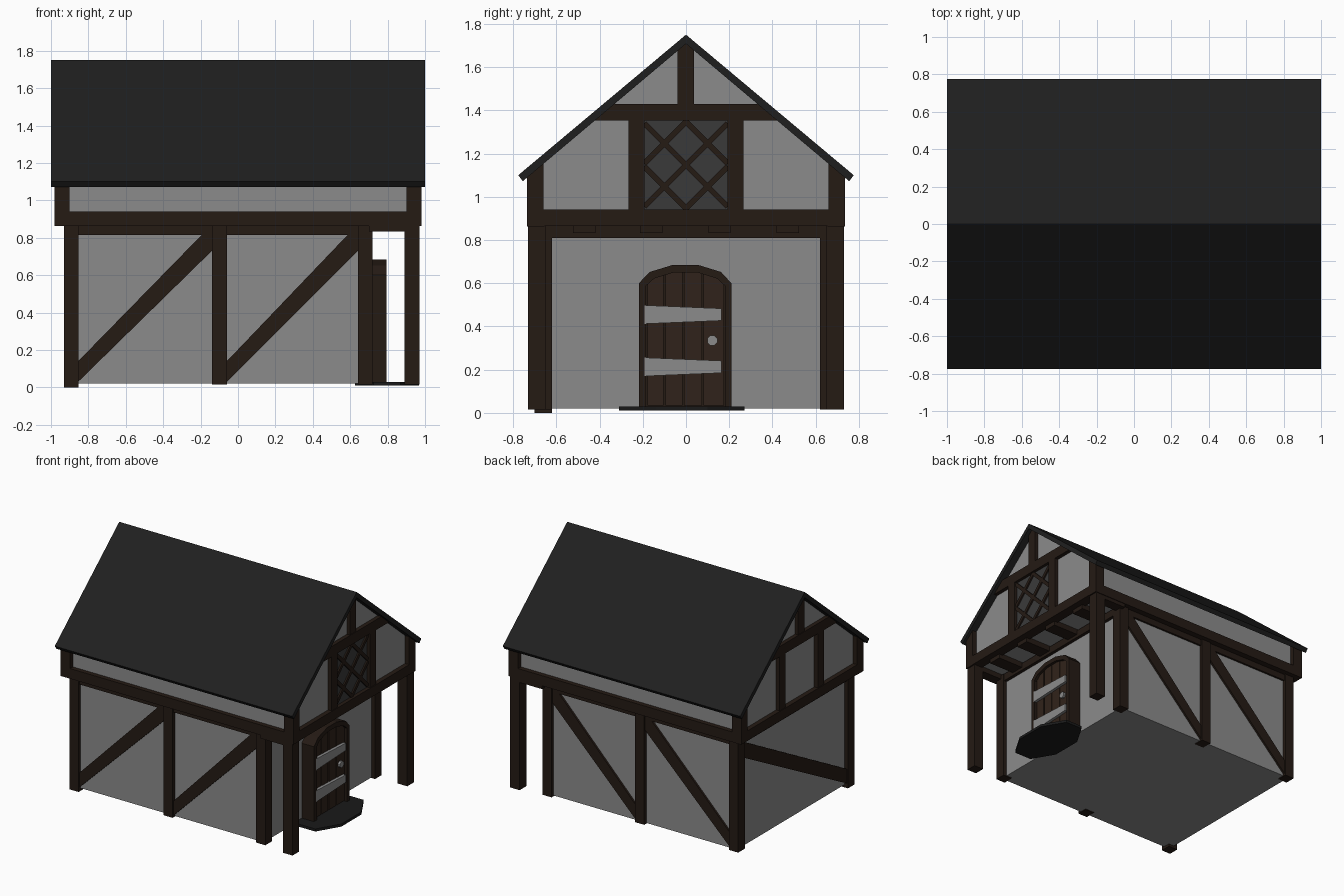
import bpy, bmesh, math

if "Cube" in bpy.data.objects:
    bpy.data.objects.remove(bpy.data.objects["Cube"])


def material(name, r, g, b):
    m = bpy.data.materials.new(name)
    m.diffuse_color = (r, g, b, 1)
    m.use_nodes = True
    m.node_tree.nodes["Principled BSDF"].inputs["Base Color"].default_value = m.diffuse_color
    return m


PLASTER = material("plaster", 0.26, 0.26, 0.26)
WOOD = material("timber", 0.018, 0.0105, 0.007)
DOOR = material("door_wood", 0.03, 0.0165, 0.0105)
SLATE = material("slate", 0.0135, 0.0135, 0.0135)
GLASS = material("glass", 0.042, 0.042, 0.042)
STONE = material("step_stone", 0.01, 0.01, 0.01)


def prism(name, pts, axis, a, b, mat=PLASTER):
    """Extrude a 2D outline along an axis from a to b."""
    place = {'x': lambda p, t: (t, p[0], p[1]),
             'y': lambda p, t: (p[0], t, p[1]),
             'z': lambda p, t: (p[0], p[1], t)}[axis]
    bm = bmesh.new()
    lo = [bm.verts.new(place(p, a)) for p in pts]
    hi = [bm.verts.new(place(p, b)) for p in pts]
    bm.faces.new(lo)
    bm.faces.new(hi)
    n = len(pts)
    for i in range(n):
        j = (i + 1) % n
        bm.faces.new((lo[i], lo[j], hi[j], hi[i]))
    bmesh.ops.recalc_face_normals(bm, faces=bm.faces)
    me = bpy.data.meshes.new(name)
    bm.to_mesh(me)
    bm.free()
    ob = bpy.data.objects.new(name, me)
    bpy.context.collection.objects.link(ob)
    me.materials.append(mat)
    return ob


def box(name, x0, x1, y0, y1, z0, z1, mat=PLASTER):
    return prism(name, [(x0, y0), (x1, y0), (x1, y1), (x0, y1)], 'z', z0, z1, mat)


def bar(p, q, w):
    """Outline of a straight strip from p to q."""
    dx, dy = q[0] - p[0], q[1] - p[1]
    l = math.hypot(dx, dy)
    nx, ny = -dy / l * w / 2, dx / l * w / 2
    return [(p[0] + nx, p[1] + ny), (p[0] - nx, p[1] - ny),
            (q[0] - nx, q[1] - ny), (q[0] + nx, q[1] + ny)]


def ngon(n, cx, cy, rx, ry):
    """Flat-sided polygon outline filling the given half-widths."""
    c = math.cos(math.pi / n)
    return [(cx + rx / c * math.cos(math.tau * (i + 0.5) / n),
             cy + ry / c * math.sin(math.tau * (i + 0.5) / n)) for i in range(n)]


def under_roof(y):
    return 1.715 - 0.832 * abs(y)


# Roof
prism("roof", [(0, 1.75), (0.776, 1.10), (0.755, 1.072), (0, 1.708),
               (-0.755, 1.072), (-0.776, 1.10)], 'x', -1, 1, SLATE)

# Plaster walls
box("lower_walls", -0.90, 0.69, -0.675, 0.675, 0.02, 0.87)
u = 0.70
prism("upper_walls", [(-u, 0.875), (u, 0.875), (u, under_roof(u)),
                      (0, 1.715), (-u, under_roof(u))], 'x', -0.945, 0.945)

# Timber on both long sides
for s, side in ((-1, "front"), (1, "back")):
    def ys(a, b):
        return min(s * a, s * b), max(s * a, s * b)
    box(side + "_main_beam", -0.98, 0.98, *ys(0.655, 0.735), 0.863, 0.94, WOOD)
    box(side + "_wall_plate", -0.90, 0.70, *ys(0.63, 0.69), 0.815, 0.865, WOOD)
    for i, x in enumerate((-0.93, -0.138, 0.642)):
        foot = 0.0 if (i == 0 and s < 0) else 0.015
        box(f"{side}_wall_post_{i}", x, x + 0.078, *ys(0.62, 0.70), foot, 0.865, WOOD)
    box(side + "_porch_post", 0.89, 0.97, *ys(0.65, 0.73), 0.015, 0.865, WOOD)
    for i, (x0, x1) in enumerate(((-0.86, -0.135), (-0.065, 0.645))):
        prism(f"{side}_brace_{i}", [(x0, 0.025), (x0, 0.135), (x1 - 0.055, 0.82),
                                    (x1, 0.82), (x1, 0.735)], 'y', *ys(0.65, 0.69), WOOD)

# Timber on both gables
for s, side in ((-1, "left"), (1, "right")):
    def xs(a, b):
        return min(s * a, s * b), max(s * a, s * b)
    box(side + "_main_beam", *xs(0.90, 0.98), -0.735, 0.735, 0.865, 0.94, WOOD)
    for t in (-1, 1):
        prism(f"{side}_upper_post_{t}", [(t * 0.66, 0.93), (t * 0.735, 0.93),
              (t * 0.735, under_roof(0.735)), (t * 0.66, under_roof(0.66))],
              'x', *xs(0.90, 0.98), WOOD)
        prism(f"{side}_gable_stud_{t}", [(t * 0.193, 0.93), (t * 0.265, 0.93),
              (t * 0.265, 1.36), (t * 0.193, 1.36)], 'x', *xs(0.90, 0.975), WOOD)
    prism(side + "_collar", [(-0.435, 1.352), (0.435, 1.352), (0.34, 1.43), (-0.34, 1.43)],
          'x', *xs(0.90, 0.975), WOOD)
    prism(side + "_king_post", [(-0.04, 1.42), (0.036, 1.42), (0.036, under_roof(0.036)),
          (0, 1.715), (-0.04, under_roof(0.04))], 'x', *xs(0.90, 0.97), WOOD)

# End wall header, left brace and overhang joists
box("door_wall_header", 0.64, 0.715, -0.63, 0.63, 0.81, 0.866, WOOD)
box("left_wall_plate", -0.92, -0.86, -0.63, 0.63, 0.815, 0.866, WOOD)
prism("left_brace", [(0.63, 0.83), (0.63, 0.71), (-0.63, 0.03), (-0.63, 0.14)],
      'x', -0.92, -0.86, WOOD)
for i, y in enumerate((-0.47, -0.16, 0.155, 0.47)):
    box(f"joist_{i}", 0.70, 0.93, y - 0.052, y + 0.052, 0.833, 0.88, WOOD)
for s in (-1, 1):
    box(f"porch_side_joist_{s}", 0.70, 0.93, s * 0.69 - 0.04, s * 0.69 + 0.04,
        0.835, 0.88, WOOD)

# Lattice window
box("window_pane", 0.93, 0.952, -0.195, 0.195, 0.935, 1.355, GLASS)
hw, zc, zh = 0.193, 1.147, 0.207
for d in (-1, 1):
    for k in (-0.2, 0, 0.2):
        y0, y1 = max(-hw, -zh - k), min(hw, zh - k)
        prism(f"lattice_{d}_{k}", bar((d * y0, zc + y0 + k), (d * y1, zc + y1 + k), 0.026),
              'x', 0.945, 0.963, WOOD)

# Arched door frame: outer outline joined to inner outline
outer = [(-0.218, 0.02), (-0.218, 0.60), (-0.168, 0.652), (-0.06, 0.685),
         (0.055, 0.685), (0.162, 0.652), (0.21, 0.60), (0.21, 0.02)]
inner = [(-0.185, 0.02), (-0.185, 0.588), (-0.147, 0.622), (-0.056, 0.65),
         (0.052, 0.65), (0.143, 0.622), (0.18, 0.588), (0.18, 0.02)]
prism("door_frame", outer + inner[::-1], 'x', 0.68, 0.793, WOOD)
prism("door_back", inner, 'x', 0.68, 0.757, WOOD)


# Door planks following the arch
def arch(y):
    for (a, za), (b, zb) in zip(inner[1:-2], inner[2:-1]):
        if a <= y <= b:
            return za + (zb - za) * (y - a) / (b - a)
    return 0.588


edges = (-0.183, -0.10, -0.013, 0.078, 0.18)
for i in range(4):
    a, b = edges[i] + 0.004, edges[i + 1] - 0.004
    mids = [p for p in inner[2:-2] if a < p[0] < b]
    prism(f"door_plank_{i}", [(b, 0.035), (a, 0.035), (a, arch(a))] + mids + [(b, arch(b))],
          'x', 0.74, 0.772, DOOR)

# Strap hinges and knob
for i, z in enumerate((0.455, 0.213)):
    prism(f"hinge_{i}", [(-0.193, z - 0.043), (0.165, z - 0.028),
                         (0.165, z + 0.028), (-0.193, z + 0.043)], 'x', 0.765, 0.794)
prism("door_knob", ngon(8, 0.122, 0.335, 0.023, 0.023), 'x', 0.765, 0.79)

# Doorstep
prism("doorstep", ngon(8, 0.797, -0.02, 0.172, 0.29), 'z', 0.01, 0.03, STONE)
